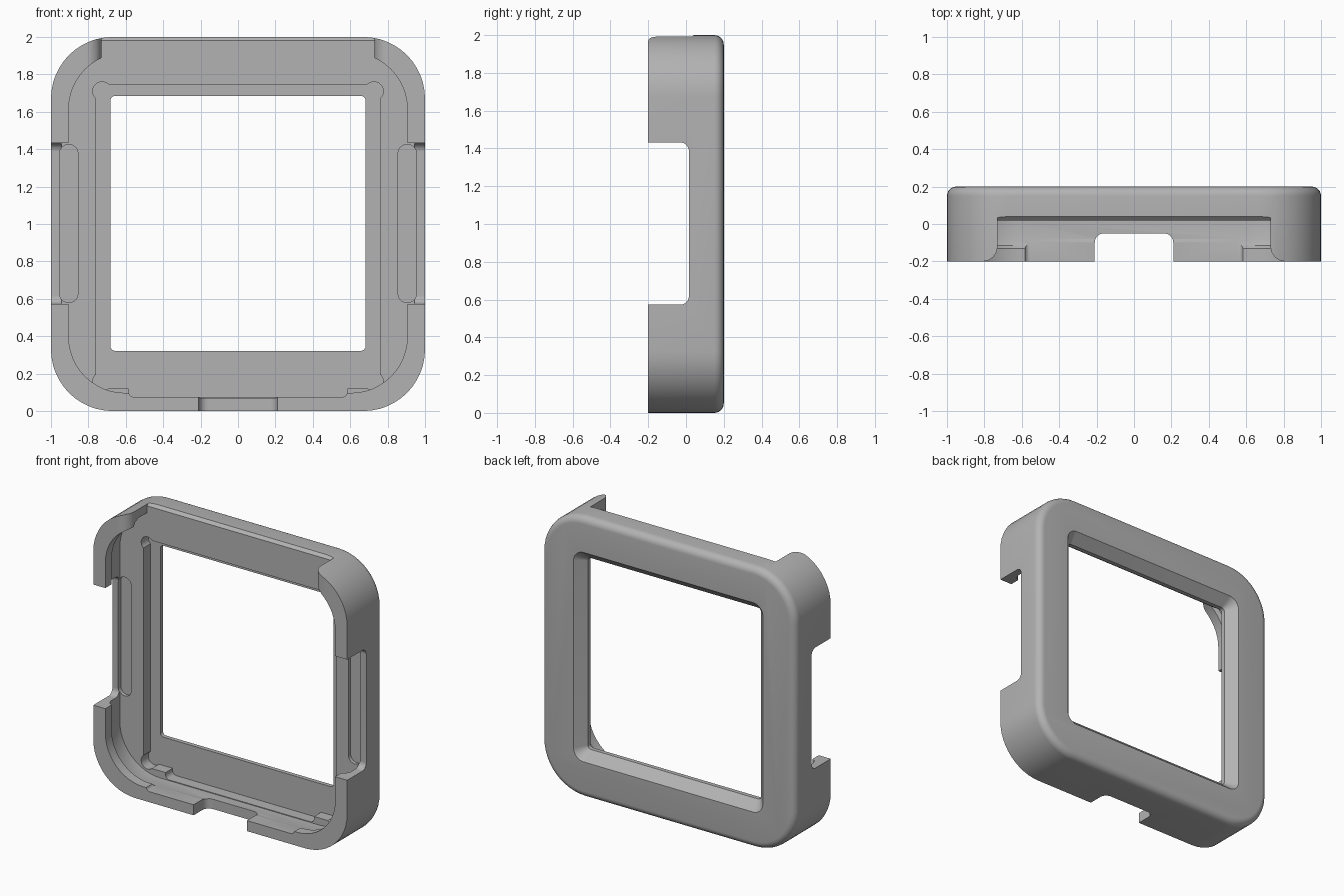
import bpy, bmesh, math

if "Cube" in bpy.data.objects:
    bpy.data.objects.remove(bpy.data.objects["Cube"], do_unlink=True)

grey = bpy.data.materials.new("plain grey")
grey.use_nodes = True
colour = (0.45, 0.45, 0.45, 1)
grey.diffuse_color = colour
grey.node_tree.nodes["Principled BSDF"].inputs["Base Color"].default_value = colour


def rounded(u0, u1, v0, v1, r, steps=12):
    """Outline of a rounded rectangle."""
    pts = []
    corners = [(u1 - r, v1 - r), (u0 + r, v1 - r), (u0 + r, v0 + r), (u1 - r, v0 + r)]
    for i, (cu, cv) in enumerate(corners):
        for k in range(steps + 1):
            a = math.pi / 2 * (i + k / steps)
            pts.append((cu + r * math.cos(a), cv + r * math.sin(a)))
    return pts


def loft(name, axis, sections):
    """Solid through (position, outline) sections along an axis."""
    place = {"x": lambda t, u, v: (t, u, v),
             "y": lambda t, u, v: (u, t, v),
             "z": lambda t, u, v: (u, v, t)}[axis]
    bm = bmesh.new()
    rings = [[bm.verts.new(place(t, u, v)) for u, v in pts] for t, pts in sections]
    n = len(rings[0])
    for a, b in zip(rings, rings[1:]):
        for i in range(n):
            j = (i + 1) % n
            bm.faces.new((a[i], a[j], b[j], b[i]))
    bm.faces.new(rings[0])
    bm.faces.new(rings[-1])
    bmesh.ops.recalc_face_normals(bm, faces=bm.faces)
    mesh = bpy.data.meshes.new(name)
    bm.to_mesh(mesh)
    bm.free()
    ob = bpy.data.objects.new(name, mesh)
    bpy.context.collection.objects.link(ob)
    mesh.materials.append(grey)
    return ob


def prism(name, axis, t0, t1, pts):
    return loft(name, axis, [(t0, pts), (t1, pts)])


def cut(cutter):
    mod = frame.modifiers.new("cut", "BOOLEAN")
    mod.object = cutter
    mod.solver = "EXACT"
    bpy.context.view_layer.objects.active = frame
    bpy.ops.object.modifier_apply(modifier=mod.name)
    bpy.data.objects.remove(cutter, do_unlink=True)


def square(inset, r):
    return rounded(-1 + inset, 1 - inset, inset, 2 - inset, r)


# Outer body with a rounded back edge
fillet = 0.05
body = [(-0.2, square(0, 0.33))]
for k in range(7):
    a = math.pi / 2 * k / 6
    inset = fillet * (1 - math.cos(a))
    body.append((0.2 - fillet + fillet * math.sin(a), square(inset, 0.33 - inset)))
frame = loft("bezel_frame", "y", body)

# Front cavity with an undercut behind the retaining lip
FLOOR = 0.02
lip = rounded(-0.905, 0.905, 0.097, 1.915, 0.3)
cut(loft("cavity", "y", [
    (-0.3, lip), (-0.13, lip),
    (-0.115, rounded(-0.93, 0.93, 0.08, 1.935, 0.31)),
    (-0.08, rounded(-0.945, 0.945, 0.07, 1.95, 0.32)),
    (FLOOR, rounded(-0.945, 0.945, 0.07, 1.95, 0.32))]))

# Stepped recess around the window, with relieved corners
SEAT = 0.1
cut(prism("recess", "y", -0.05, SEAT, rounded(-0.76, 0.76, 0.12, 1.743, 0.01)))
for x in (-0.727, 0.727):
    for z in (0.157, 1.71):
        cut(prism("corner_relief", "y", -0.05, SEAT,
                  rounded(x - 0.05, x + 0.05, z - 0.05, z + 0.05, 0.0499)))

# Lip removed along the middle of the bottom wall
cut(prism("bottom_relief", "y", -0.3, SEAT, rounded(-0.585, 0.585, 0.075, 0.5, 0.03)))

# Window flaring toward the back
window = rounded(-0.682, 0.682, 0.322, 1.685, 0.025)
cut(loft("window", "y", [
    (0, window), (0.13, window),
    (0.201, rounded(-0.747, 0.747, 0.257, 1.75, 0.08))]))

# Top opening with rounded ends
end = [(0.81 - 0.08 * math.cos(a), -0.12 - 0.08 * math.sin(a))
       for a in [math.pi / 2 * k / 8 for k in range(9)]]
side = [(0.73, FLOOR)] + end + [(0.81, -0.3)]
cut(prism("top_opening", "z", 1.6, 2.2, side + [(-x, y) for x, y in reversed(side)]))
cut(prism("top_chamfer", "x", -0.73, 0.73,
          [(0, 1.98), (FLOOR, 1.98), (0.042, 2.002), (0.042, 2.1), (0, 2.1)]))

# Side notches and the shallow slots in their floors
for s in (-1, 1):
    cut(prism("side_notch", "x", s * 0.8, s * 1.2, rounded(-0.4, 0.015, 0.573, 1.432, 0.045)))
    cx = s * 0.905
    cut(prism("side_slot", "y", -0.03, 0.045,
              rounded(cx - 0.049, cx + 0.049, 0.58, 1.425, 0.048)))

# Bottom notch
cut(prism("bottom_notch", "z", -0.2, 0.15, rounded(-0.21, 0.21, -0.4, -0.05, 0.05)))

bpy.ops.object.select_all(action="DESELECT")
frame.select_set(True)
bpy.context.view_layer.objects.active = frame
bpy.ops.object.shade_smooth_by_angle(angle=math.radians(30))
